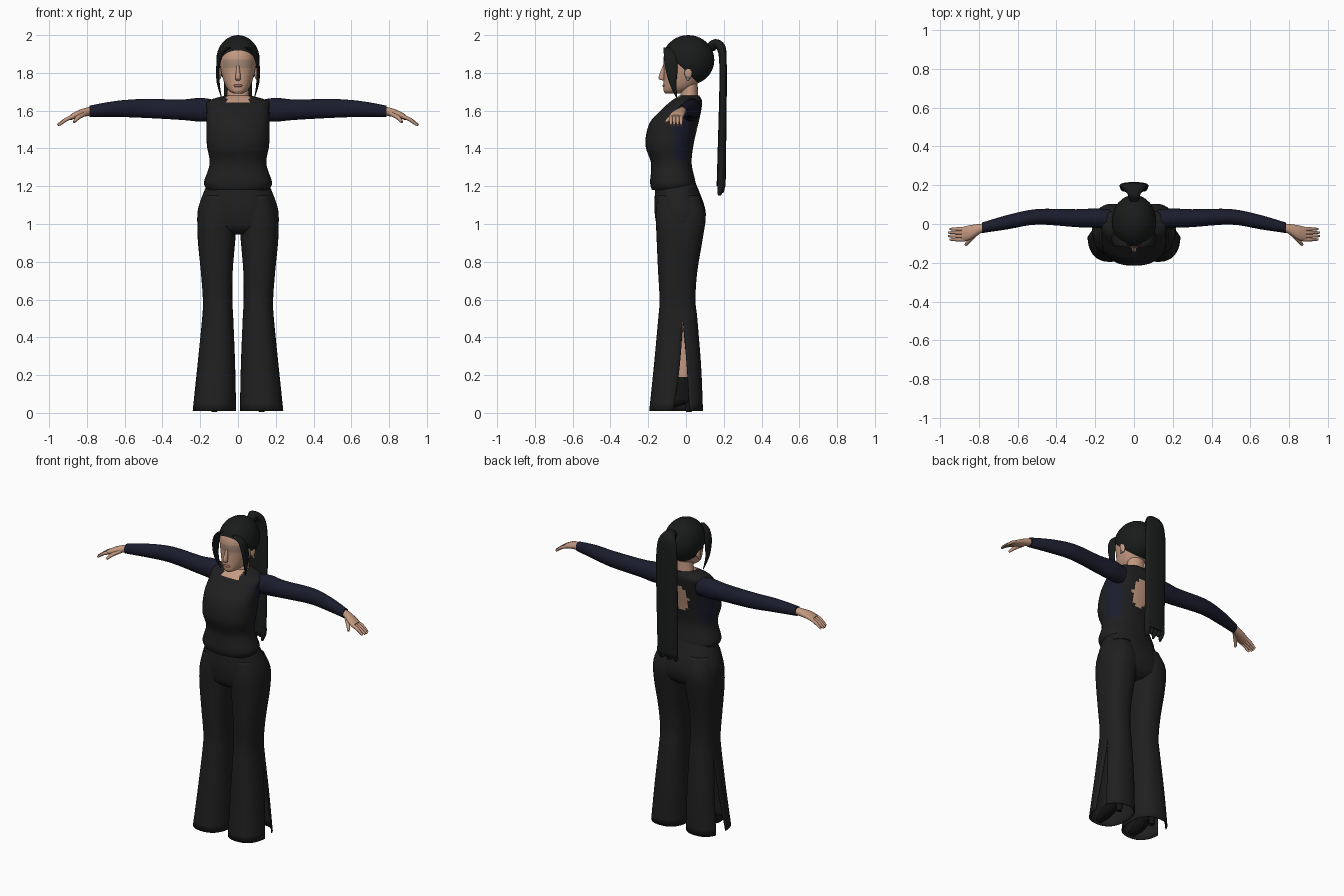
import bpy, bmesh, math
from mathutils import Vector, Matrix

if "Cube" in bpy.data.objects:
    bpy.data.objects.remove(bpy.data.objects["Cube"], do_unlink=True)


def material(name, red, green, blue):
    mat = bpy.data.materials.new(name)
    mat.use_nodes = True
    colour = (red, green, blue, 1)
    mat.diffuse_color = colour
    shader = mat.node_tree.nodes["Principled BSDF"]
    shader.inputs["Base Color"].default_value = colour
    shader.inputs["Roughness"].default_value = .8
    return mat


SKIN = material("warm skin", .55, .32, .22)
LID = material("eyelid skin", .4, .26, .19)
LIP = material("muted lip", .33, .14, .11)
CLOTH = material("black cloth", .014, .014, .014)
HAIR = material("black hair", .01, .011, .011)
NAVY = material("navy sleeve", .011, .012, .026)
LEATHER = material("black leather", .007, .007, .007)
METAL = material("grey metal", .22, .22, .24)
X, Y, Z = Vector((1, 0, 0)), Vector((0, 1, 0)), Vector((0, 0, 1))


def finish(name, bm, mats, rule=None):
    bmesh.ops.recalc_face_normals(bm, faces=bm.faces)
    if rule:
        for face in bm.faces:
            face.material_index = rule(face.calc_center_median())
    mesh = bpy.data.meshes.new(name)
    bm.to_mesh(mesh)
    bm.free()
    for mat in mats:
        mesh.materials.append(mat)
    mesh.shade_smooth()
    mesh.set_sharp_from_angle(angle=math.radians(55))
    part = bpy.data.objects.new(name, mesh)
    bpy.context.scene.collection.objects.link(part)
    return part


def spline(rows, steps):
    """Smooth curve through rows of numbers."""
    last = len(rows) - 1
    out = []
    for i in range(last):
        quad = (rows[max(i - 1, 0)], rows[i], rows[i + 1], rows[min(i + 2, last)])
        for k in range(steps):
            t = k / steps
            out.append([b + t / 2 * (c - a + t * (2 * a - 5 * b + 4 * c - d + t * (3 * (b - c) + d - a)))
                        for a, b, c, d in zip(*quad)])
    return out + [list(rows[last])]


def loft(name, rings, mats, across, along=None, side=1, power=2, sides=24, steps=4,
         cap=True, rule=None, turn=0):
    """Rings are (x, y, z, radius across, radius along, slit).
    Without an along axis, the rings turn with the path."""
    rows = spline([(*ring, *[0] * (6 - len(ring))) for ring in rings], steps)
    if cap:
        rows = [rows[0][:3] + [0, 0, 0]] + rows + [rows[-1][:3] + [0, 0, 0]]
    bm = bmesh.new()
    loops = []
    for i, row in enumerate(rows):
        centre, (wide, deep, slit) = Vector(row[:3]), row[3:]
        u_axis, v_axis = across, along
        if along is None:
            before, after = rows[max(i - 2, 0)], rows[min(i + 2, len(rows) - 1)]
            path = (Vector(after[:3]) - Vector(before[:3])).normalized()
            u_axis = (across - path * across.dot(path)).normalized()
            v_axis = path.cross(u_axis)
        slit = max(slit, 0)
        loop = []
        for k in range(sides + 1):
            angle = turn + slit + (math.tau - 2 * slit) * k / sides
            u, v = math.cos(angle), math.sin(angle)
            point = (centre + u_axis * wide * math.copysign(abs(u) ** (2 / power), u)
                     + v_axis * deep * math.copysign(abs(v) ** (2 / power), v))
            loop.append(bm.verts.new((point.x * side, point.y, point.z)))
        loops.append(loop)
    for low, high in zip(loops, loops[1:]):
        for k in range(sides):
            bm.faces.new((low[k], low[k + 1], high[k + 1], high[k]))
    bmesh.ops.remove_doubles(bm, verts=bm.verts, dist=.00001)
    return finish(name, bm, mats, rule)


def upright(name, spans, mats, **options):
    """Spans are (x min, x max, y min, y max, z, slit)."""
    rings = [((left + right) / 2, (front + back) / 2, z, (right - left) / 2,
              (back - front) / 2, *slit) for left, right, front, back, z, *slit in spans]
    return loft(name, rings, mats, X, Y, **options)


def centred(name, spans, mats, **options):
    """Spans are (half width, y min, y max, z)."""
    return upright(name, [(-span[0], *span) for span in spans], mats, **options)


def ball(name, centre, size, mat, cut=None):
    bm = bmesh.new()
    place = Matrix.Translation(centre) @ Matrix.Diagonal((*size, 1))
    bmesh.ops.create_uvsphere(bm, u_segments=32, v_segments=20, radius=1, matrix=place)
    if cut:
        point, normal = cut
        bmesh.ops.bisect_plane(bm, geom=bm.verts[:] + bm.edges[:] + bm.faces[:],
                               plane_co=point, plane_no=normal, clear_inner=True)
    return finish(name, bm, [mat])


# Vest: open keyhole at the back, scooped neckline, navy side panels
def vest_rule(c):
    keyhole = c.y > 0 and math.hypot(c.x / .055, (c.z - 1.5) / .09) < 1
    neckline = c.z > 1.645 and c.y < .01 and abs(c.x) < .06
    if keyhole or neckline:
        return 1
    side_panel = abs(c.x) > .1 and 1.34 < c.z < 1.62 and -.065 < c.y < .03
    return 2 if side_panel else 0


centred("vest", [
    (.16, -.18, .04, 1.18), (.18, -.19, .05, 1.22), (.15, -.185, .03, 1.32),
    (.165, -.215, .04, 1.42), (.167, -.195, .065, 1.53), (.165, -.135, .08, 1.6),
    (.16, -.08, .085, 1.65), (.07, -.035, .07, 1.68)],
    [CLOTH, SKIN, NAVY], power=2.3, sides=56, steps=6, rule=vest_rule)

# Trousers
centred("trouser_hips", [
    (.08, -.11, .05, .945), (.2, -.15, .09, .98), (.215, -.165, .105, 1.05),
    (.2, -.167, .09, 1.12), (.16, -.16, .05, 1.22)], [CLOTH], power=2.3, sides=40)

for side, tag in ((1, "left"), (-1, "right")):
    # Flared trouser leg with a slit on the outer side
    leg = upright(tag + "_trouser_leg", [
        (.01, .24, -.195, .09, .01, .26), (.015, .215, -.17, .08, .25, .14),
        (.025, .19, -.147, .06, .5, 0), (.03, .186, -.14, .05, .6),
        (.028, .197, -.148, .06, .75), (.013, .214, -.156, .09, .93),
        (.005, .21, -.16, .104, 1.05), (.01, .18, -.15, .07, 1.15)],
        [CLOTH], side=side, power=2.4, sides=40, cap=False, turn=.2)
    shell = leg.modifiers.new("cloth thickness", "SOLIDIFY")
    shell.thickness = .005

    # Lower leg and heeled boot
    upright(tag + "_lower_leg", [
        (.09, .16, -.05, .02, .1), (.07, .17, -.07, .04, .4), (.07, .165, -.09, .02, .56)],
        [SKIN], side=side)
    upright(tag + "_boot_shaft", [
        (.085, .165, -.07, .03, .07), (.08, .168, -.057, .03, .19)], [LEATHER], side=side)
    loft(tag + "_boot_foot", [
        (.125, .03, .085, .03, .03), (.125, -.04, .075, .04, .04),
        (.125, -.11, .04, .04, .026), (.125, -.17, .025, .025, .015)],
        [LEATHER], X, Z, side=side)
    upright(tag + "_boot_heel", [
        (.11, .14, 0, .03, .005), (.1, .15, -.01, .04, .08)], [LEATHER], side=side)

    # Sleeve
    loft(tag + "_sleeve", [
        (.12, .025, 1.6, .05, .056), (.2, .03, 1.605, .05, .063), (.3, .03, 1.605, .046, .054),
        (.5, .037, 1.612, .04, .05), (.65, .01, 1.609, .037, .042),
        (.785, -.02, 1.597, .027, .03)], [NAVY], Y, Z, side=side)

    # Hand with thumb and fingers
    loft(tag + "_palm", [
        (.76, -.017, 1.6, .02, .022), (.8, -.026, 1.594, .026, .023),
        (.85, -.045, 1.58, .038, .02), (.89, -.053, 1.563, .036, .014)],
        [SKIN], Y, Z, side=side, sides=16)
    for i, finger in enumerate(("index", "middle", "ring", "little")):
        y = -.08 + .018 * i
        tip = .96 - .008 * abs(i - 1.5)
        loft(f"{tag}_{finger}_finger", [
            (.87, y, 1.57, .01, .01), (.91, y, 1.553, .01, .01), (tip, y, 1.523, .006, .006)],
            [SKIN], Z, side=side, sides=10)
    loft(tag + "_thumb", [
        (.81, -.045, 1.585, .014, .013), (.845, -.08, 1.565, .012, .012),
        (.868, -.108, 1.54, .007, .007)], [SKIN], Z, side=side, sides=10)

    # Ear, earring and loose front lock
    ball(tag + "_ear", (.098 * side, .012, 1.8), (.012, .02, .034), SKIN)
    ball(tag + "_earring", (.106 * side, .01, 1.768), (.006, .008, .01), METAL)
    loft(tag + "_front_lock", [
        (.045, -.1, 1.935, .012, .02), (.085, -.088, 1.905, .012, .03),
        (.105, -.078, 1.84, .01, .034), (.105, -.07, 1.75, .008, .02),
        (.088, -.05, 1.67, .002, .003)], [HAIR], X, Y, side=side, sides=16)

# Neck and head
centred("neck", [
    (.085, -.045, .07, 1.64), (.06, -.03, .064, 1.68), (.052, -.03, .06, 1.8)], [SKIN])
centred("head", [
    (.022, -.108, -.04, 1.69), (.048, -.118, .01, 1.705), (.07, -.119, .06, 1.74),
    (.09, -.117, .1, 1.81), (.097, -.12, .115, 1.87), (.09, -.106, .11, 1.92),
    (.055, -.065, .075, 1.965)], [SKIN, LID], sides=40, power=2.15,
    rule=lambda c: int(1.825 < c.z < 1.865 and c.y < -.075))
loft("nose", [
    (0, -.112, 1.845, .006, .008), (0, -.13, 1.775, .014, .016),
    (0, -.118, 1.76, .01, .006)], [SKIN], X, Y, sides=14)
ball("lips", (0, -.117, 1.732), (.024, .008, .008), LIP)

# Hair cap, hair tie and ponytail
ball("hair_cap", (0, .012, 1.868), (.115, .138, .132), HAIR,
     cut=((0, -.11, 1.915), (0, .7, .72)))
ball("hair_tie", (0, .143, 1.945), (.03, .022, .03), LEATHER)
loft("ponytail", [
    (0, .125, 1.935, .022, .022), (0, .155, 1.955, .034, .024), (0, .185, 1.935, .055, .024),
    (0, .195, 1.87, .07, .02), (0, .196, 1.7, .075, .02), (0, .186, 1.2, .07, .024)],
    [HAIR], X, power=2.4)
for i in range(5):
    x, shift = .026 * (i - 2), .015 * (i % 2)
    loft(f"ponytail_tip_{i + 1}", [
        (x, .187, 1.24, .018, .02), (x, .186, 1.19, .017, .02),
        (x, .176 + shift, 1.15 + shift, .006, .008)], [HAIR], X, Y, sides=10)
